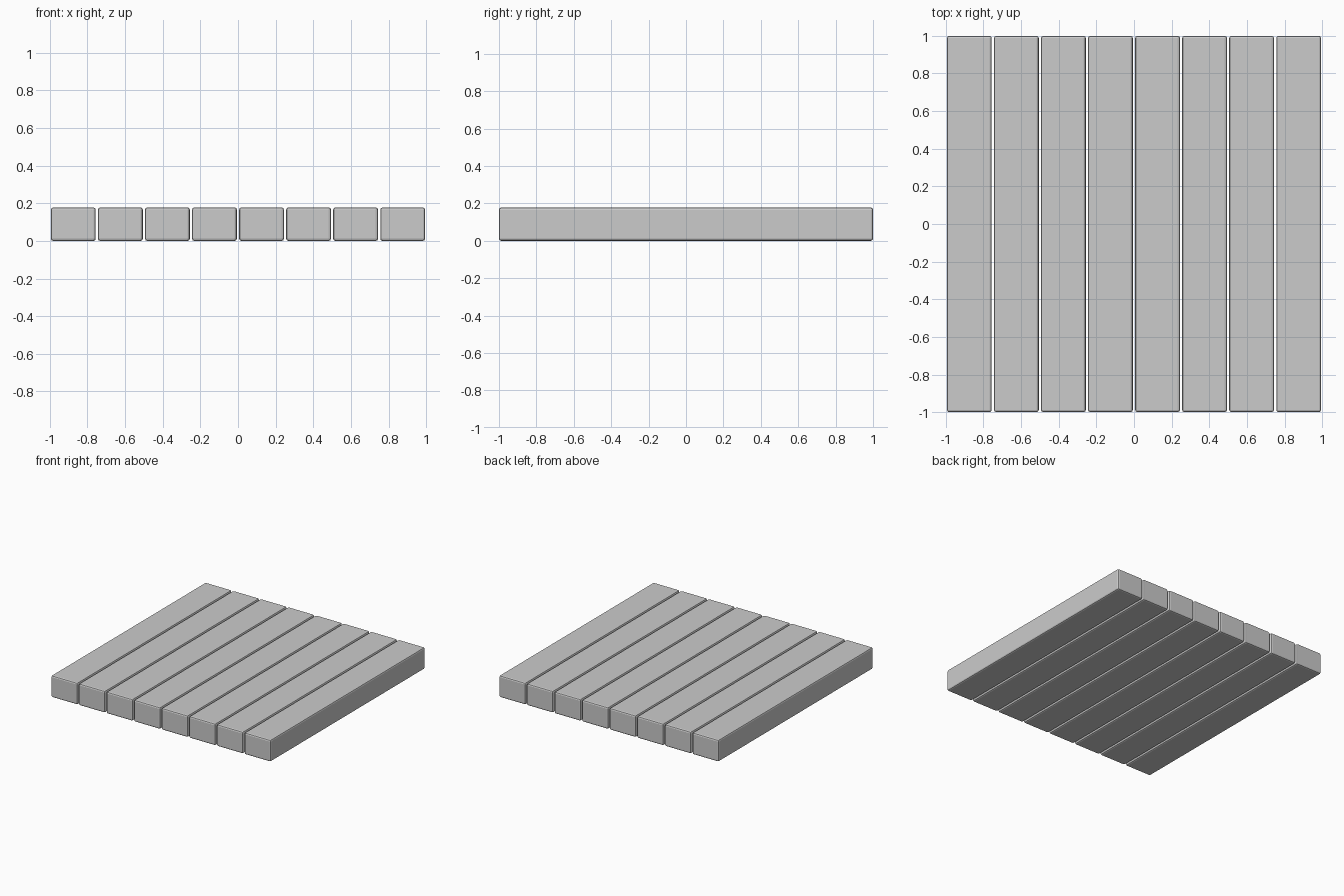
import bpy

if "Cube" in bpy.data.objects:
    bpy.data.objects.remove(bpy.data.objects["Cube"])

COUNT = 8
PITCH = 0.25
WIDTH, LENGTH, HEIGHT = 0.238, 2.0, 0.178


def add_plank(index):
    x = (index - (COUNT - 1) / 2) * PITCH
    bpy.ops.mesh.primitive_cube_add(size=1, location=(x, 0, HEIGHT / 2))
    plank = bpy.context.object
    plank.name = f"plank_{index + 1}"
    plank.scale = (WIDTH, LENGTH, HEIGHT)
    bpy.ops.object.transform_apply(location=False, rotation=False, scale=True)
    # Softened edges
    bevel = plank.modifiers.new("edge_bevel", 'BEVEL')
    bevel.width = 0.012
    bevel.segments = 2


# Row of parallel planks
for i in range(COUNT):
    add_plank(i)
